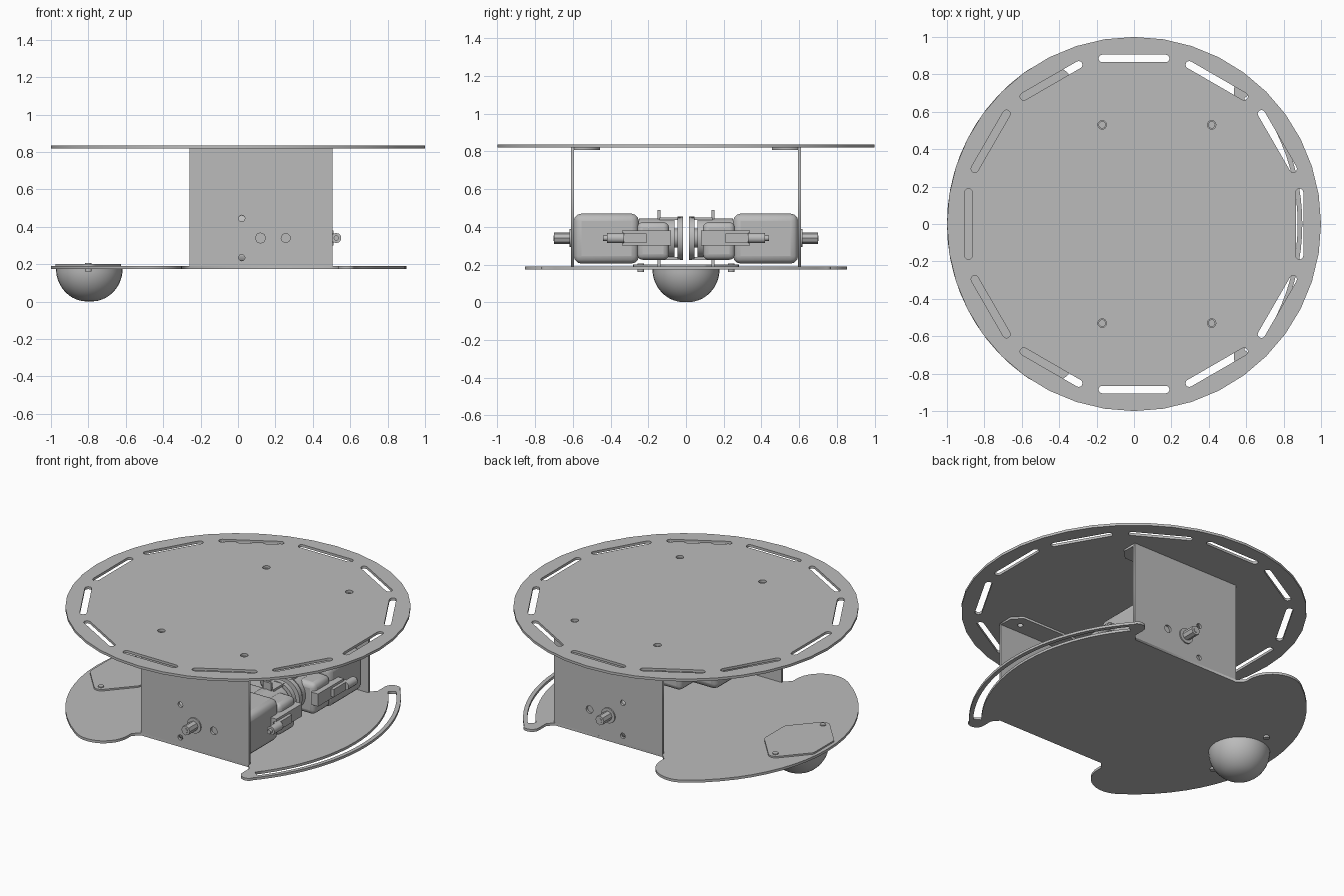
import bpy, math
from math import cos, sin, pi, radians

if "Cube" in bpy.data.objects:
    bpy.data.objects.remove(bpy.data.objects["Cube"], do_unlink=True)

GREY = (0.5, 0.5, 0.5, 1)
grey = bpy.data.materials.new("plain_grey")
grey.diffuse_color = GREY
grey.use_nodes = True
grey.node_tree.nodes["Principled BSDF"].inputs["Base Color"].default_value = GREY


def finish(ob, name, smooth=False):
    ob.name = name
    ob.data.materials.clear()
    ob.data.materials.append(grey)
    bpy.ops.object.select_all(action='DESELECT')
    ob.select_set(True)
    bpy.context.view_layer.objects.active = ob
    if smooth:
        bpy.ops.object.shade_smooth_by_angle(angle=radians(35))
    return ob


def arc(cx, cy, r, a0, a1, n=12):
    steps = [radians(a0 + (a1 - a0) * i / n) for i in range(n + 1)]
    return [(cx + r * cos(a), cy + r * sin(a)) for a in steps]


def circle(cx, cy, r, n=16):
    return arc(cx, cy, r, 0, 360, n)[:-1]


def plate(name, outlines, thick, loc, upright=False):
    """Flat sheet: the first outline is the edge, the others are holes."""
    cu = bpy.data.curves.new(name, 'CURVE')
    cu.dimensions = '2D'
    cu.fill_mode = 'BOTH'
    cu.extrude = thick / 2
    for pts in outlines:
        sp = cu.splines.new('POLY')
        sp.points.add(len(pts) - 1)
        for p, (x, y) in zip(sp.points, pts):
            p.co = (x, y, 0, 1)
        sp.use_cyclic_u = True
    ob = bpy.data.objects.new(name, cu)
    bpy.context.collection.objects.link(ob)
    ob.location = loc
    if upright:
        ob.rotation_euler.x = pi / 2
    bpy.ops.object.select_all(action='DESELECT')
    ob.select_set(True)
    bpy.context.view_layer.objects.active = ob
    bpy.ops.object.convert(target='MESH')
    return finish(bpy.context.object, name)


def box(name, lo, hi, bevel=0):
    bpy.ops.mesh.primitive_cube_add(size=1, location=[(a + b) / 2 for a, b in zip(lo, hi)])
    ob = bpy.context.object
    ob.scale = [b - a for a, b in zip(lo, hi)]
    bpy.ops.object.transform_apply(location=False, rotation=False, scale=True)
    if bevel:
        m = ob.modifiers.new("rounding", 'BEVEL')
        m.width, m.segments = bevel, 3
    return finish(ob, name, bevel > 0)


def side_box(name, s, x0, x1, y0, y1, z0, z1, bevel=0):
    ys = sorted((s * y0, s * y1))
    return box(name, (x0, ys[0], z0), (x1, ys[1], z1), bevel)


def rod(name, s, x, z, r, y0, y1, sides=24):
    """Cylinder along the y axis on side s."""
    bpy.ops.mesh.primitive_cylinder_add(vertices=sides, radius=r, depth=y1 - y0,
                                        location=(x, s * (y0 + y1) / 2, z), rotation=(pi / 2, 0, 0))
    return finish(bpy.context.object, name, sides > 8)


# Top plate with twelve tangential slots and four screw holes
def slot(angle, dist, half, r):
    pts = arc(0, half - r, r, 0, 180, 6) + arc(0, r - half, r, 180, 360, 6)
    c, s = cos(angle), sin(angle)
    return [((x + dist) * c - y * s, (x + dist) * s + y * c) for x, y in pts]


SCREWS_X = (-0.17, 0.415)
top = [circle(0, 0, 1, 40)]
top += [slot(k * pi / 6, 0.885, 0.19, 0.02) for k in range(12)]
top += [circle(x, y, 0.023) for x in SCREWS_X for y in (-0.53, 0.53)]
plate("top_plate", top, 0.016, (0, 0, 0.828))

# Base plate: rear lobe, wheel cut-outs, shallow front with long curved slot
half = (arc(-0.24, 0, 1.14, 0, 41, 12) + arc(0.585, 0.72, 0.05, 50, 180, 8)
        + [(0.535, 0.65), (0.5, 0.61), (-0.26, 0.61), (-0.3, 0.65)]
        + arc(-0.47, 0.684, 0.17, 0, 124, 12) + arc(0, 0, 1, 126, 180, 10))
base = half + [(x, -y) for x, y in reversed(half[1:-1])]
front_slot = arc(-0.24, 0, 1.115, -39, 39, 24) + arc(-0.24, 0, 1.068, 39, -39, 24)
holes = [circle(x, y, 0.016) for x in (-0.8,) for y in (-0.24, 0.24)]
plate("base_plate", [base, front_slot] + holes, 0.016, (0, 0, 0.182))

# Caster flange, bolts and dome
flange = (arc(0, 0.235, 0.045, 30, 150, 6) + arc(-0.135, 0.09, 0.04, 150, 180, 3)
          + arc(-0.135, -0.09, 0.04, 180, 210, 3) + arc(0, -0.235, 0.045, 210, 330, 6)
          + arc(0.135, -0.09, 0.04, 330, 360, 3) + arc(0.135, 0.09, 0.04, 0, 30, 3))
plate("caster_flange", [flange], 0.01, (-0.8, 0, 0.195))
for y in (-0.24, 0.24):
    bpy.ops.mesh.primitive_cylinder_add(vertices=16, radius=0.018, depth=0.045, location=(-0.8, y, 0.183))
    finish(bpy.context.object, "caster_bolt", True)

profile = [(0.178 * cos(a), 0.175 - 0.178 * sin(a)) for a in [radians(i * 6) for i in range(11)]]
profile += [(0.07, 0.012), (0.04, 0.003), (0, 0)]
N = 32
verts = [(r * cos(2 * pi * j / N), r * sin(2 * pi * j / N), z) for r, z in profile[:-1] for j in range(N)]
verts.append((0, 0, 0))
faces = [(i * N + j, (i + 1) * N + j, (i + 1) * N + (j + 1) % N, i * N + (j + 1) % N)
         for i in range(len(profile) - 2) for j in range(N)]
faces += [(len(verts) - 1 - N + j, len(verts) - 1, len(verts) - 1 - N + (j + 1) % N) for j in range(N)]
faces.append(tuple(range(N)))
dome = bpy.data.meshes.new("caster_dome")
dome.from_pydata(verts, [], faces)
dome_ob = bpy.data.objects.new("caster_dome", dome)
bpy.context.collection.objects.link(dome_ob)
dome_ob.location = (-0.795, 0, 0)
finish(dome_ob, "caster_dome", True)

# Two mirrored sides: wall, top flange, gear motor
for s, side in ((-1, "front"), (1, "back")):
    wall = [[(-0.26, 0.19), (0.505, 0.19), (0.505, 0.82), (-0.26, 0.82)],
            circle(0.02, 0.445, 0.017), circle(0.02, 0.235, 0.017), circle(0.255, 0.34, 0.024)]
    plate(side + "_wall", wall, 0.015, (0, s * 0.6025, 0), True)
    edge = [(-0.26, 0.6), (-0.26, 0.51), (-0.205, 0.455), (0.45, 0.455), (0.505, 0.51), (0.505, 0.6)]
    tab = [[(x, s * y) for x, y in edge]] + [circle(x, s * 0.53, 0.017) for x in SCREWS_X]
    plate(side + "_wall_flange", tab, 0.013, (0, 0, 0.8135))

    # Output shaft
    rod(side + "_shaft_collar", s, 0.12, 0.34, 0.048, 0.59, 0.618)
    rod(side + "_shaft", s, 0.12, 0.34, 0.03, 0.6, 0.7, 8)
    rod(side + "_shaft_screw", s, 0.12, 0.34, 0.014, 0.6, 0.703)

    # Gearbox and motor
    side_box(side + "_gearbox", s, -0.04, 0.47, 0.25, 0.595, 0.205, 0.47, 0.04)
    side_box(side + "_gearbox_neck", s, 0.1, 0.475, 0.09, 0.26, 0.225, 0.425, 0.03)
    rod(side + "_motor_can", s, 0.31, 0.34, 0.105, 0.06, 0.25)
    rod(side + "_motor_end_disc", s, 0.31, 0.34, 0.115, 0.015, 0.045)
    rod(side + "_motor_hub", s, 0.31, 0.34, 0.05, 0.04, 0.075)
    side_box(side + "_strap", s, 0.46, 0.51, 0.08, 0.34, 0.3, 0.38)
    side_box(side + "_strap_clip", s, 0.5, 0.53, 0.21, 0.36, 0.315, 0.365)
    rod(side + "_strap_pin", s, 0.525, 0.34, 0.027, 0.33, 0.42, 12)
    rod(side + "_strap_pin_tip", s, 0.525, 0.34, 0.014, 0.41, 0.44, 12)

    # Upright clip and arms at the motor end
    side_box(side + "_motor_post", s, 0.28, 0.34, 0.135, 0.15, 0.42, 0.49)
    side_box(side + "_motor_foot", s, 0.28, 0.34, 0.135, 0.15, 0.19, 0.24)
    for z in (0.225, 0.435):
        side_box(side + "_terminal_arm", s, 0.27, 0.35, 0.03, 0.14, z, z + 0.015)
